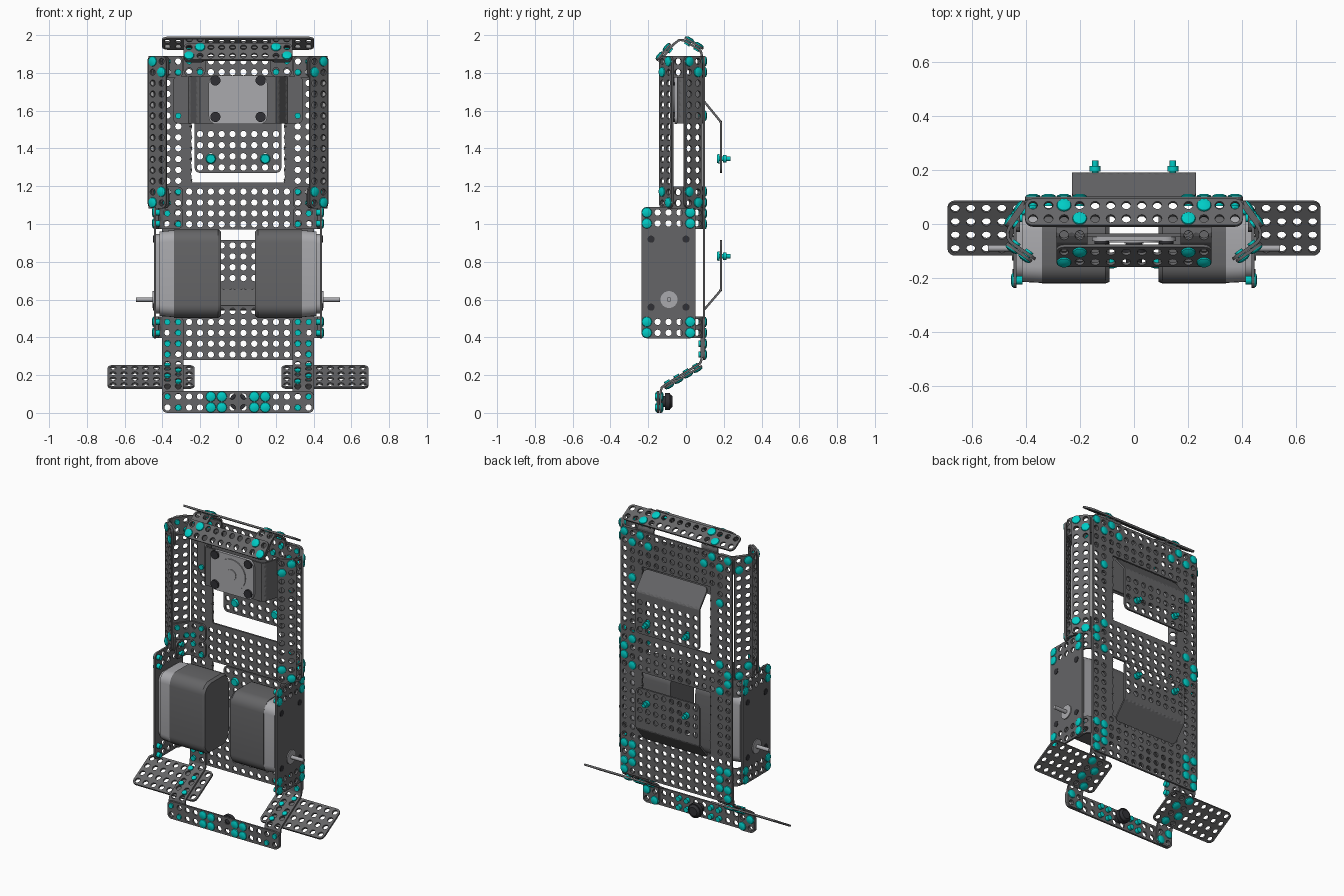
import bpy, bmesh, math
from mathutils import Vector

if "Cube" in bpy.data.objects:
    bpy.data.objects.remove(bpy.data.objects["Cube"])

P = 0.0575          # hole pitch
TH = 0.012          # sheet thickness
V = Vector


def material(name, rgb):
    m = bpy.data.materials.new(name)
    m.diffuse_color = (*rgb, 1)
    m.use_nodes = True
    m.node_tree.nodes["Principled BSDF"].inputs["Base Color"].default_value = m.diffuse_color
    return m


TEAL = material("teal", (0.0, 0.6, 0.56))
BLACK = material("black", (0.03, 0.03, 0.035))
STEEL = material("dark_steel", (0.13, 0.13, 0.135))
LIGHT = material("light_steel", (0.4, 0.4, 0.42))


def finish(name, bm, mat, mirror=False, smooth=False, thick=0):
    me = bpy.data.meshes.new(name)
    bm.to_mesh(me)
    bm.free()
    me.materials.append(mat)
    ob = bpy.data.objects.new(name, me)
    bpy.context.collection.objects.link(ob)
    if smooth:
        me.shade_smooth()
        me.set_sharp_from_angle(angle=math.radians(35))
    if thick:
        s = ob.modifiers.new("thickness", 'SOLIDIFY')
        s.thickness, s.offset = thick, 0
    if mirror:
        ob.modifiers.new("mirror", 'MIRROR')
    return ob


def sheet(name, path, across, n, cut=None, solid=None, mirror=False, w=P):
    """Perforated sheet, n holes wide, following a bent path."""
    pts, across = [V(q) for q in path], V(across).normalized()
    total = sum((b - a).length for a, b in zip(pts, pts[1:]))
    m = max(2, round(total / P))

    def at(s):
        for a, b in zip(pts, pts[1:]):
            d = (b - a).length
            if s <= d + 1e-7:
                return a.lerp(b, s / d)
            s -= d
        return pts[-1]

    bm = bmesh.new()
    for i in range(n):
        for j in range(m):
            if cut and cut(i, j):
                continue
            ex, ey = (i == n - 1) - (i == 0), (j == m - 1) - (j == 0)
            put = lambda u, v: bm.verts.new(at((j + .5 + v) * total / m) + across * (i + .5 + u - n / 2) * w)
            outer, inner = [], []
            for k in range(16):
                c, s = math.cos(k * math.tau / 16), math.sin(k * math.tau / 16)
                f = .5 / max(abs(c), abs(s))
                if ex * c > 1e-6 and ey * s > 1e-6:
                    f = .5                      # rounded sheet corner
                outer.append(put(c * f, s * f))
                inner.append(put(c * .29, s * .29))
            mid = put(0, 0) if solid and solid(i, j) else None
            for k in range(16):
                q = (k + 1) % 16
                bm.faces.new((outer[k], outer[q], inner[q], inner[k]))
                if mid:
                    bm.faces.new((inner[k], inner[q], mid))
    bmesh.ops.remove_doubles(bm, verts=bm.verts, dist=1e-4)
    return finish(name, bm, STEEL, mirror, thick=TH)


def prism(name, axis, cu, cv, hu, hv, r, a, b, mat, mirror=False, taper=1.0, seg=6):
    """Rounded rectangle (or disc when r equals both half sizes) from a to b along an axis."""
    bm, rings = bmesh.new(), []
    for d, k in ((a, 1.0), (b, taper)):
        ring = []
        for q, (sx, sy) in enumerate(((1, 1), (-1, 1), (-1, -1), (1, -1))):
            for t in range(seg + 1):
                if r >= min(hu, hv) and t == seg:
                    continue
                ang = (q + t / seg) * math.pi / 2
                u = cu + k * (sx * (hu - r) + r * math.cos(ang))
                v = cv + k * (sy * (hv - r) + r * math.sin(ang))
                ring.append(bm.verts.new((d, u, v) if axis == 'x' else (u, d, v)))
        rings.append(ring)
    n = len(rings[0])
    for k in range(n):
        q = (k + 1) % n
        bm.faces.new((rings[0][k], rings[0][q], rings[1][q], rings[1][k]))
    for ring in rings:
        bm.faces.new(ring)
    bmesh.ops.recalc_face_normals(bm, faces=bm.faces)
    return finish(name, bm, mat, mirror, smooth=True)


def disc(name, axis, cu, cv, r, a, b, mat, mirror=False, taper=1.0):
    return prism(name, axis, cu, cv, r, r, r, a, b, mat, mirror, taper)


# Back plate with two windows
in_rows = lambda j: 5 <= j <= 11 or 16 <= j <= 23
back = sheet("back_plate", [(0, .095, .28), (0, .095, 1.89)], (1, 0, 0), 14,
             cut=lambda i, j: 3 <= i <= 10 and in_rows(j),
             solid=lambda i, j: i in (2, 11) and in_rows(j))
for v in back.data.vertices:
    x, z = v.co.x, v.co.z
    if abs(z - 1.2) < .005 and abs(x) < .235:
        v.co.z = 1.22
    if abs(abs(x) - .23) < .004 and (.56 < z < .975 or 1.195 < z < 1.665):
        v.co.x = math.copysign(.249, x)

# Flaps bent out of the windows
for tag, ys in (("upper", ((.095, 1.65), (.185, 1.54), (.185, 1.27))),
                ("lower", ((.095, .545), (.185, .65), (.185, .915)))):
    sheet(tag + "_flap", [(0, *q) for q in ys], (1, 0, 0), 8, solid=lambda i, j: j < 3)

# Legs, feet and bottom bar
sheet("leg", [(.345, y, z) for y, z in ((.083, .51), (.083, .285), (.075, .262), (-.105, .152), (-.128, .135),
                                        (-.135, .11), (-.135, .0))], (1, 0, 0), 2, mirror=True)
FOOT, FOOT_A, FOOT_N = V((0, -.015, .19)), V((0, .205, .12)).normalized(), V((0, .12, -.205)).normalized()
sheet("foot", [FOOT + V((.23, 0, 0)), FOOT + V((.69, 0, 0))], FOOT_A, 4, mirror=True)
sheet("bottom_bar", [(-.4025, -.148, .0575), (.4025, -.148, .0575)], (0, 0, 1), 2)
disc("knob", 'y', 0, .06, .046, -.11, -.085, BLACK)
disc("knob_cap", 'y', 0, .06, .04, -.085, -.072, BLACK, taper=.7)
disc("knob_stem", 'y', 0, .06, .03, -.15, -.11, BLACK)

# Side motor plates and their brackets
sheet("motor_plate", [(.44, -.0925, .395), (.44, -.0925, 1.09)], (0, 1, 0), 5,
      solid=lambda i, j: 2 <= j <= 9, mirror=True)
for tag, z in (("lower", .453), ("upper", 1.032)):
    sheet(tag + "_motor_bracket", [(.428, -.03, z), (.428, .055, z), (.42, .074, z), (.4, .083, z), (.29, .083, z)],
          (0, 0, 1), 2, mirror=True)

# Side motors with caps, bosses, shafts and screws
prism("motor_body", 'x', -.09, .737, .13, .235, .07, .105, .34, STEEL, True)
prism("motor_end", 'x', -.09, .737, .13, .235, .07, .105, .09, STEEL, True, taper=.95)
prism("motor_cap", 'x', -.09, .737, .128, .23, .06, .34, .415, LIGHT, True, taper=.97)
prism("motor_seat", 'x', -.09, .737, .11, .21, .05, .415, .437, LIGHT, True)
disc("motor_boss", 'x', -.09, .6, .045, .44, .452, LIGHT, True)
disc("motor_shaft", 'x', -.09, .6, .012, .44, .54, LIGHT, True)
for k, (y, z) in enumerate(((-.185, .92), (.0, .92), (-.185, .56), (.0, .56))):
    disc("motor_screw_%d" % k, 'x', y, z, .019, .44, .449, BLACK, True)

# Angled side columns tied together by bent brackets
BS, BS_A, BS_N = V((.44, .037, 0)), V((.585, -.81, 0)), V((.81, .585, 0))
FS, FS_A, FS_N = V((.425, -.105, 0)), V((.814, .581, 0)), V((.581, -.814, 0))
for tag, c, a in (("rear", BS, BS_A), ("front", FS, FS_A)):
    sheet(tag + "_column", [c + V((0, 0, 1.083)), c + V((0, 0, 1.89))], a, 2, mirror=True)
for tag, z in (("lower", 1.14), ("upper", 1.832)):
    sheet(tag + "_column_bracket", [(x, y, z) for x, y in (
        (.29, .083), (.385, .083), (.4, .072), (.462, -.014), (.468, -.03), (.466, -.052), (.455, -.068),
        (.365, -.13))], (0, 0, 1), 2, mirror=True)

# Top plate, front bar and the bent straps below them
TP, TP_A, TP_N = V((0, .042, 1.957)), V((0, .857, -.514)), V((0, .514, .857))
FB, FB_A, FB_N = V((0, -.118, 1.91)), V((0, -.64, -.768)), V((0, -.768, .64))
for name, c, a, h, n in (("top_plate", TP, TP_A, .4025, 2), ("front_bar", FB, FB_A, .2875, 2)):
    sheet(name, [c - V((h, 0, 0)), c + V((h, 0, 0))], a, n)
sheet("top_strap", [(.23, y, z) for y, z in ((.083, 1.78), (.083, 1.9), (.078, 1.918), (-.01, 1.972),
                                             (-.035, 1.975), (-.065, 1.952), (-.143, 1.858))],
      (1, 0, 0), 2, mirror=True)

# Raised bracket with the small front motor
side = [(.345, .083), (.26, .083), (.245, .07), (.215, -.03), (.2, -.042)]
sheet("front_motor_bracket", [(x, y, 1.657) for x, y in side + [(-x, y) for x, y in side[::-1]]],
      (0, 0, 1), 4, solid=lambda i, j: True, w=.0625)
prism("front_motor_flange", 'y', 0, 1.657, .155, .128, .04, -.048, -.062, LIGHT)
disc("front_motor_face", 'y', 0, 1.66, .1, -.062, -.068, LIGHT)
disc("front_motor_hub", 'y', 0, 1.66, .035, -.068, -.073, LIGHT)
for k, z in enumerate((1.567, 1.76)):
    disc("flange_screw_%d" % k, 'y', .12, z, .027, -.062, -.074, BLACK, True)

# Rivets: domed head outside, short tail inside
rivets = [(V((x, .101, z)), V((0, 1, 0))) for x, z in (
    (.374, 1.861), (.316, 1.804), (.201, 1.804), (.259, 1.861), (.316, 1.573), (.316, 1.171), (.374, 1.114),
    (.374, 1.056), (.316, .999), (.374, .481), (.316, .481), (.316, .424), (.374, .366), (.316, .366),
    (.374, .309))]
rivets += [(V((.446, y, z)), V((1, 0, 0))) for y in (-.2075, .0225) for z in (.424, .482, 1.003, 1.061)]
rivets += [(V((x, -.154, z)), V((0, -1, 0))) for x in (.086, .144) for z in (.029, .086)]
rivets += [(V((x, -.129, z)), V((0, 1, 0))) for x, z in ((.374, .086), (.316, .029))]
H = P / 2
for c, a, n, rows in ((BS, BS_A, BS_N, ((1, 1.861), (-1, 1.804), (1, 1.171), (-1, 1.114))),
                      (FS, FS_A, FS_N, ((1, 1.861), (-1, 1.804), (-1, 1.171), (1, 1.114)))):
    rivets += [(c + a * H * k + n * .006 + V((0, 0, z)), n) for k, z in rows]
for c, a, n in ((TP, TP_A, TP_N), (FB, FB_A, FB_N)):
    rivets += [(c + a * H * k + n * .006 + V((x, 0, 0)), n) for k, x in ((-1, .201), (1, .259))]
rivets += [(FOOT + FOOT_A * H * k + FOOT_N * .006 + V((x, 0, 0)), FOOT_N)
           for k, x in ((-3, .316), (-1, .374), (1, .316), (3, .374))]


def cones(bm, pos, n, parts):
    rot = n.to_track_quat('Z', 'Y').to_matrix().to_4x4()
    for r1, r2, lo, hi in parts:
        mat = rot.copy()
        mat.translation = pos + n.normalized() * (lo + hi) / 2
        bmesh.ops.create_cone(bm, cap_ends=True, segments=16, radius1=r1, radius2=r2, depth=hi - lo, matrix=mat)


bm = bmesh.new()
for pos, n in rivets:
    cones(bm, pos, n, ((.027, .025, 0, .005), (.025, .012, .005, .01), (.016, .016, -.034, 0)))
finish("rivets", bm, TEAL, True, True)

# Long pins on the flaps
bm = bmesh.new()
for z in (1.345, .83):
    cones(bm, V((.144, .165, z)), V((0, 1, 0)),
          ((.022, .027, 0, .012), (.012, .012, .012, .07), (.02, .02, .03, .05)))
finish("flap_pins", bm, TEAL, True, True)
